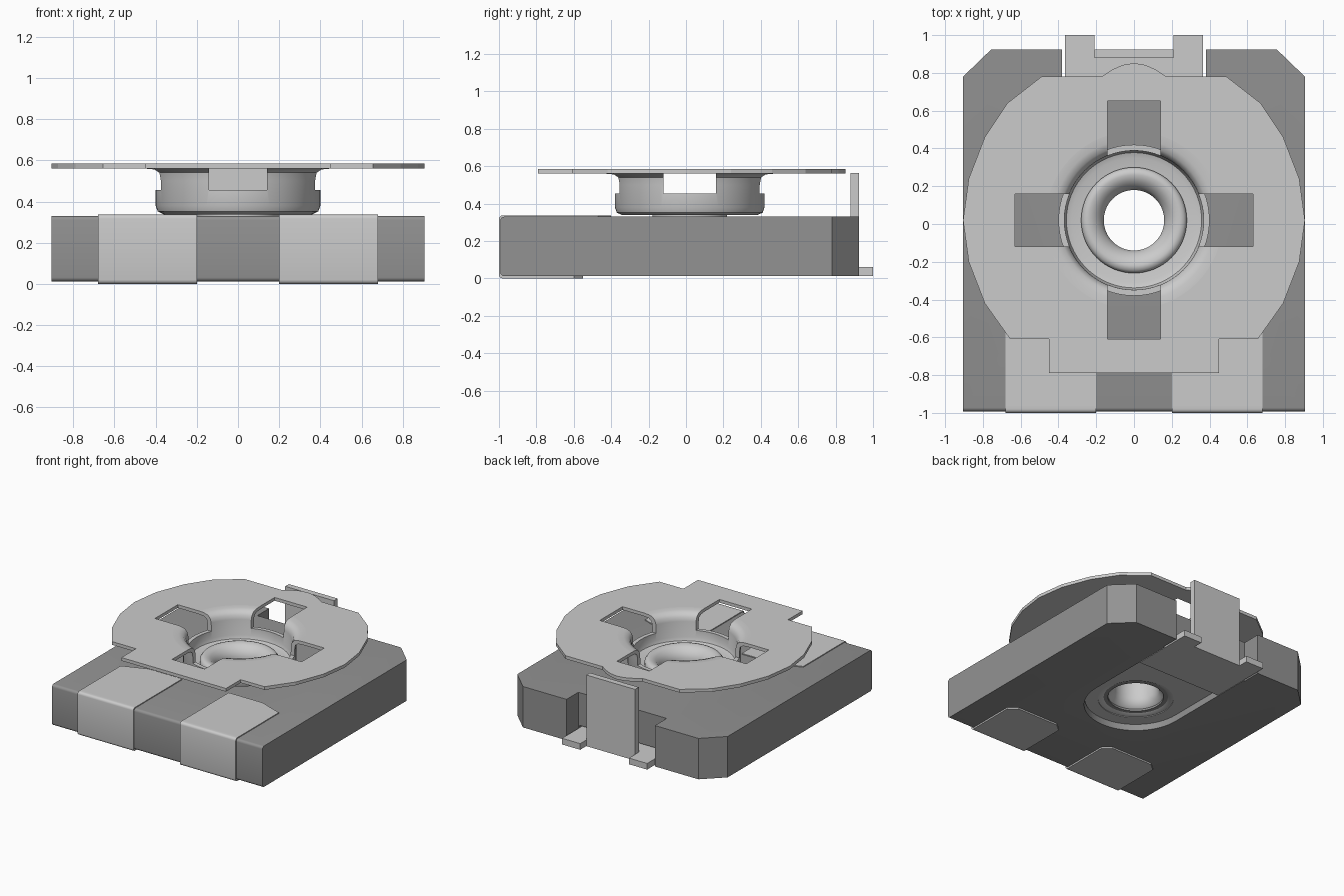
import bpy, bmesh, math
from mathutils import Matrix, Vector

if "Cube" in bpy.data.objects:
    bpy.data.objects.remove(bpy.data.objects["Cube"])

CY = 0.02      # y of the rotation axis
SEG = 64


def material(name, v):
    m = bpy.data.materials.new(name)
    m.use_nodes = True
    m.diffuse_color = (v, v, v, 1)
    m.node_tree.nodes["Principled BSDF"].inputs["Base Color"].default_value = (v, v, v, 1)
    return m


body_grey = material("body grey", 0.29)
metal = material("light metal", 0.6)


def finish(name, bm, mat):
    bmesh.ops.recalc_face_normals(bm, faces=bm.faces)
    me = bpy.data.meshes.new(name)
    bm.to_mesh(me)
    bm.free()
    ob = bpy.data.objects.new(name, me)
    bpy.context.scene.collection.objects.link(ob)
    if mat:
        me.materials.append(mat)
    return ob


def prism(name, outline, z0, z1, mat=None, front_round=None):
    """Extrude an xy outline from z0 to z1; optionally round its front edges."""
    bm = bmesh.new()
    face = bm.faces.new([bm.verts.new((x, y, z0)) for x, y in outline])
    new = bmesh.ops.extrude_face_region(bm, geom=[face])["geom"]
    bmesh.ops.translate(bm, vec=(0, 0, z1 - z0),
                        verts=[v for v in new if isinstance(v, bmesh.types.BMVert)])
    if front_round:
        ymin = min(p[1] for p in outline)
        edges = [e for e in bm.edges
                 if all(v.co.y < ymin + 1e-4 for v in e.verts)
                 and abs(e.verts[0].co.z - e.verts[1].co.z) < 1e-4]
        bmesh.ops.bevel(bm, geom=edges, offset=front_round, segments=4,
                        affect="EDGES", profile=0.5)
    return finish(name, bm, mat)


def rect(x0, x1, y0, y1):
    return [(x0, y0), (x1, y0), (x1, y1), (x0, y1)]


def circle(r):
    return [(r * math.cos(math.tau * i / SEG), CY + r * math.sin(math.tau * i / SEG))
            for i in range(SEG)]


def mirrored(half):
    """Close an outline given for x >= 0 with its mirror image."""
    return half + [(-x, y) for x, y in reversed(half) if x > 1e-5]


def stadium(r, y_end):
    """Round at the front about the axis, straight towards the back."""
    arc = [(r * math.cos(a), CY + r * math.sin(a))
           for a in (math.pi + math.pi * i / 32 for i in range(33))]
    return arc + [(r, y_end), (-r, y_end)]


def lathe(name, profile, mat):
    bm = bmesh.new()
    rings = []
    for i in range(SEG):
        rot = Matrix.Rotation(math.tau * i / SEG, 3, "Z")
        rings.append([bm.verts.new(rot @ Vector((r, 0, z)) + Vector((0, CY, 0)))
                      for r, z in profile])
    n = len(profile)
    for i in range(SEG):
        a, b = rings[i], rings[(i + 1) % SEG]
        for j in range(n):
            k = (j + 1) % n
            bm.faces.new((a[j], b[j], b[k], a[k]))
    return finish(name, bm, mat)


def select(ob):
    bpy.ops.object.select_all(action="DESELECT")
    ob.select_set(True)
    bpy.context.view_layer.objects.active = ob


def cut(ob, *cutters):
    select(ob)
    for c in cutters:
        m = ob.modifiers.new("cut", "BOOLEAN")
        m.operation, m.solver, m.object = "DIFFERENCE", "EXACT", c
        bpy.ops.object.modifier_apply(modifier=m.name)


def smooth(ob, angle=35):
    select(ob)
    bpy.ops.object.shade_smooth_by_angle(angle=math.radians(angle))


# Housing: chamfered back corners, back notch, underside recess, centre hole
housing = prism("housing", mirrored([(0.905, -0.992), (0.905, 0.78), (0.755, 0.925),
                                     (0.38, 0.925), (0.38, 0.78)]),
                0.012, 0.33, body_grey, 0.02)
recess = prism("recess_cutter", stadium(0.37, 1.1), -0.1, 0.075)
bore = prism("bore_cutter", circle(0.2), -0.2, 0.6)
cut(housing, recess, bore)
smooth(housing)

# Wrapped end terminals, one on each side of the front
for side, s in (("left", 1), ("right", -1)):
    def flip(pts):
        return [(s * x, y) for x, y in pts]
    front = prism(side + "_terminal_front", flip(rect(0.2, 0.68, -1.0, -0.96)),
                  0, 0.337, metal, 0.02)
    smooth(front)
    prism(side + "_terminal_top", flip([(0.2, -0.97), (0.68, -0.97), (0.68, -0.47),
                                        (0.49, -0.4), (0.2, -0.4)]), 0.328, 0.337, metal)
    prism(side + "_terminal_bottom", flip([(0.2, -0.97), (0.68, -0.97), (0.68, -0.6),
                                           (0.62, -0.55), (0.26, -0.55), (0.2, -0.6)]),
          0, 0.014, metal)

# Centre lead: sunken plate, stepped foot plate and upright tab
lead = prism("lead_inner_plate", stadium(0.366, 0.54), 0.06, 0.1, metal)
lead_hole = prism("lead_hole_cutter", circle(0.27), -0.1, 0.2)
cut(lead, lead_hole)
prism("lead_foot_plate", mirrored([(0.366, 0.5), (0.366, 1.0), (0.21, 1.0), (0.21, 0.9)]),
      0.012, 0.06, metal)
prism("lead_upright_tab", rect(-0.21, 0.21, 0.88, 0.925), 0.012, 0.565, metal)

# Hollow rivet holding the rotor
rivet = lathe("hollow_rivet", [
    (0.28, 0.065), (0.25, 0.065), (0.2, 0.09), (0.17, 0.12), (0.16, 0.16), (0.16, 0.33),
    (0.175, 0.365), (0.205, 0.395), (0.24, 0.41), (0.265, 0.405), (0.28, 0.385),
    (0.28, 0.36), (0.2, 0.355), (0.2, 0.11), (0.28, 0.1)], metal)
smooth(rivet, 50)

# Rotor: flat wiper disc with a flared cup, both slotted crosswise
disc = prism("rotor_disc", mirrored([
    (0.45, -0.79), (0.45, -0.61), (0.655, -0.61), (0.79, -0.42), (0.875, -0.2),
    (0.905, 0.02), (0.875, 0.24), (0.79, 0.46), (0.67, 0.64), (0.49, 0.78),
    (0.17, 0.78), (0.12, 0.815), (0.06, 0.842), (0, 0.852)]), 0.56, 0.585, metal)
cup = lathe("rotor_cup", [
    (0.47, 0.56), (0.43, 0.556), (0.407, 0.54), (0.4, 0.5), (0.4, 0.38), (0.39, 0.352),
    (0.36, 0.338), (0.2, 0.338), (0.2, 0.365), (0.33, 0.365), (0.358, 0.375),
    (0.368, 0.4), (0.37, 0.52), (0.378, 0.55), (0.397, 0.573), (0.43, 0.583),
    (0.47, 0.585)], metal)
cup_hole = prism("cup_hole_cutter", circle(0.47), 0.5, 0.7)
slot_x = prism("slot_x_cutter", rect(-0.63, 0.63, CY - 0.14, CY + 0.14), 0.455, 0.8)
slot_y = prism("slot_y_cutter", rect(-0.14, 0.14, CY - 0.63, CY + 0.63), 0.455, 0.8)
cut(disc, cup_hole, slot_x, slot_y)
cut(cup, slot_x, slot_y)
smooth(cup, 40)

# Remove the used cutters
for c in (recess, bore, lead_hole, cup_hole, slot_x, slot_y):
    bpy.data.objects.remove(c)
